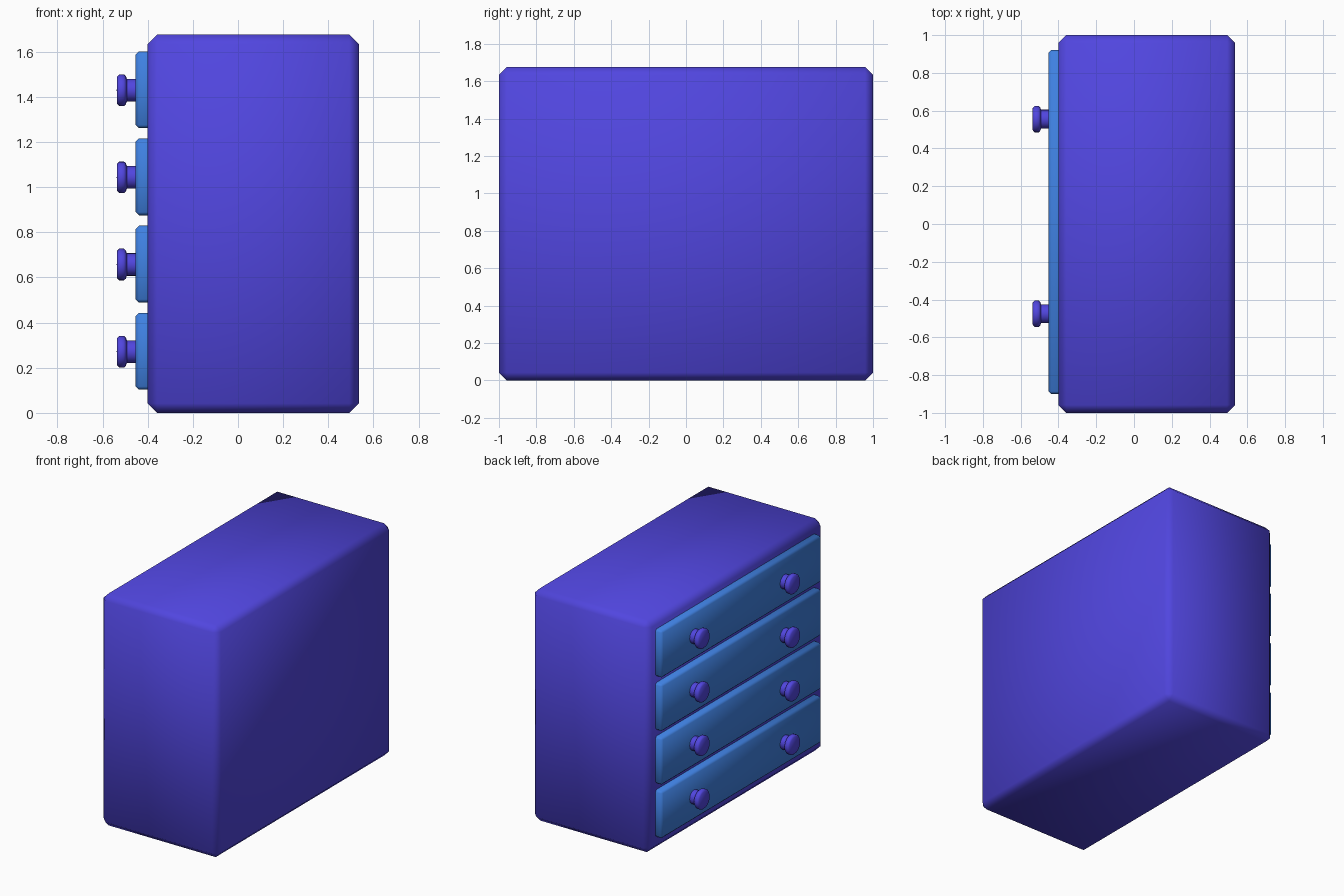
import bpy, bmesh, math
from mathutils import Matrix

if "Cube" in bpy.data.objects:
    bpy.data.objects.remove(bpy.data.objects["Cube"])


def material(name, rgb):
    m = bpy.data.materials.new(name)
    m.diffuse_color = (*rgb, 1)
    m.use_nodes = True
    m.node_tree.nodes["Principled BSDF"].inputs["Base Color"].default_value = m.diffuse_color
    return m


VIOLET = material("violet blue paint", (0.082, 0.061, 0.74))
BLUE = material("sky blue paint", (0.05, 0.22, 0.76))


def finish(bm, name, mat):
    bmesh.ops.recalc_face_normals(bm, faces=bm.faces)
    for f in bm.faces:
        f.smooth = True
    me = bpy.data.meshes.new(name)
    bm.to_mesh(me)
    bm.free()
    me.materials.append(mat)
    ob = bpy.data.objects.new(name, me)
    bpy.context.collection.objects.link(ob)
    return ob


def soft_box(name, lo, hi, bevel, mat):
    """Box between two corners with softly shaded chamfered edges."""
    bm = bmesh.new()
    bmesh.ops.create_cube(bm, size=1)
    for v in bm.verts:
        for i in range(3):
            v.co[i] = lo[i] if v.co[i] < 0 else hi[i]
    bmesh.ops.bevel(bm, geom=bm.edges[:], offset=bevel, segments=1,
                    affect='EDGES', profile=0.5)
    return finish(bm, name, mat)


def knob(name, y, z, mat):
    """Lathed knob: profile of (x, radius) spun about the x axis."""
    profile = [(-0.43, 0.05), (-0.492, 0.05), (-0.497, 0.063),
               (-0.505, 0.070), (-0.526, 0.070), (-0.536, 0.060), (-0.537, 0)]
    bm = bmesh.new()
    vs = [bm.verts.new((x, r, 0)) for x, r in profile]
    edges = [bm.edges.new(p) for p in zip(vs, vs[1:])]
    bmesh.ops.spin(bm, geom=vs + edges, cent=(0, 0, 0), axis=(1, 0, 0),
                   angle=2 * math.pi, steps=24)
    bmesh.ops.remove_doubles(bm, verts=bm.verts, dist=0.0005)
    bm.transform(Matrix.Translation((0, y, z)))
    for e in bm.edges:
        if len(e.link_faces) == 2 and e.calc_face_angle(0) > math.radians(50):
            e.smooth = False
    return finish(bm, name, mat)


# Cabinet body
soft_box("cabinet_body", (-0.4, -1.0, 0.0), (0.535, 1.0, 1.675), 0.042, VIOLET)

# Four drawer fronts, each with two knobs
for i in range(4):
    zc = 0.273 + i * 0.386
    soft_box(f"drawer_front_{i + 1}", (-0.453, -0.90, zc - 0.17),
             (-0.36, 0.92, zc + 0.17), 0.014, BLUE)
    for side, y in (("right", -0.475), ("left", 0.555)):
        knob(f"knob_{side}_{i + 1}", y, zc - 0.002, VIOLET)
